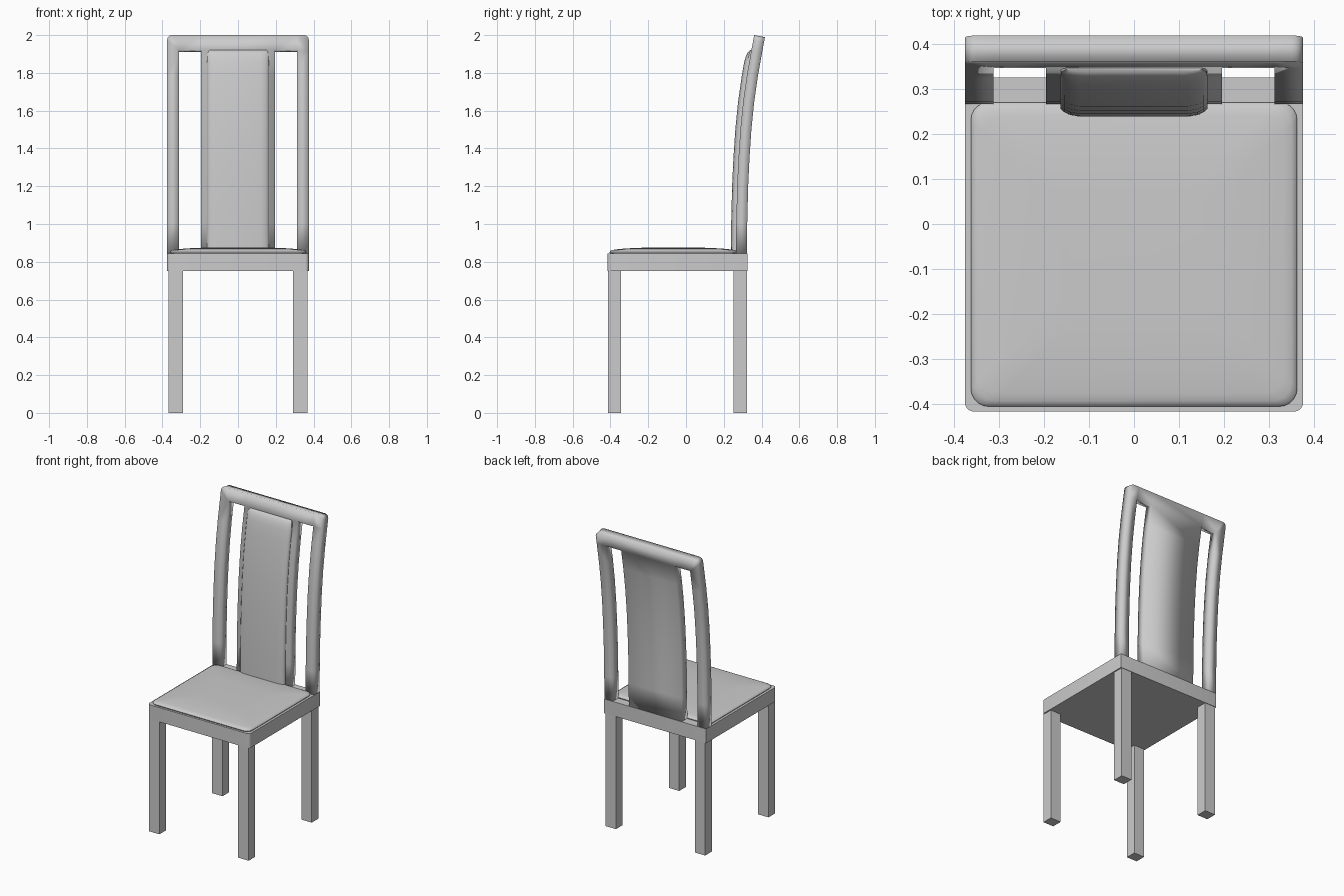
import bpy, bmesh, math

if "Cube" in bpy.data.objects:
    bpy.data.objects.remove(bpy.data.objects["Cube"])

# Front face of the curved backrest as (y, z), bottom to top
SPINE = [(0.265, 0.845), (0.266, 1.0), (0.271, 1.2), (0.278, 1.35), (0.288, 1.5),
         (0.303, 1.65), (0.323, 1.79), (0.346, 1.92), (0.361, 2.0)]


def spine_y(z):
    for (y0, z0), (y1, z1) in zip(SPINE, SPINE[1:]):
        if z <= z1:
            return y0 + (y1 - y0) * (z - z0) / (z1 - z0)
    return SPINE[-1][0]


def finish(name, bm, smooth=None):
    bmesh.ops.recalc_face_normals(bm, faces=bm.faces)
    mesh = bpy.data.meshes.new(name)
    bm.to_mesh(mesh)
    bm.free()
    ob = bpy.data.objects.new(name, mesh)
    bpy.context.collection.objects.link(ob)
    if smooth:
        bpy.ops.object.select_all(action='DESELECT')
        ob.select_set(True)
        bpy.context.view_layer.objects.active = ob
        bpy.ops.object.shade_smooth_by_angle(angle=math.radians(smooth))
    return ob


def loft(name, rings, smooth=None):
    bm = bmesh.new()
    loops = [[bm.verts.new(p) for p in r] for r in rings]
    n = len(loops[0])
    for a, b in zip(loops, loops[1:]):
        for i in range(n):
            j = (i + 1) % n
            bm.faces.new((a[i], a[j], b[j], b[i]))
    bm.faces.new(loops[0])
    bm.faces.new(loops[-1])
    return finish(name, bm, smooth)


def rounded_ring(x0, x1, y0, y1, z, r_front, r_back, seg=5):
    pts = []
    for cx, cy, r, start in ((x1, y1, r_back, 0), (x0, y1, r_back, 90),
                             (x0, y0, r_front, 180), (x1, y0, r_front, 270)):
        sx = -1 if cx > 0 else 1
        sy = -1 if cy > 0 else 1
        for k in range(seg + 1):
            a = math.radians(start + 90 * k / seg)
            pts.append((cx + sx * r + r * math.cos(a), cy + sy * r + r * math.sin(a), z))
    return pts


# Seat frame with rounded front corners
loft("seat_frame", [rounded_ring(-0.375, 0.375, -0.416, 0.325, z, 0.02, 0.001)
                    for z in (0.75, 0.845)], 35)

# Domed seat cushion: (inset, height)
LAYERS = [(0.004, 0.84), (0.0, 0.851), (0.004, 0.857), (0.013, 0.862), (0.03, 0.865),
          (0.08, 0.870), (0.14, 0.8735), (0.2, 0.875)]
loft("seat_cushion", [rounded_ring(-0.362 + i, 0.362 - i, -0.405 + i, 0.27 - i, z, 0.04, 0.04)
                      for i, z in LAYERS], 50)

# Four square legs
for row, y0, y1 in (("front", -0.412, -0.343), ("back", 0.251, 0.322)):
    for side, s in (("left", -1), ("right", 1)):
        loft(f"{row}_{side}_leg",
             [[(s * 0.29, y0, z), (s * 0.367, y0, z), (s * 0.367, y1, z), (s * 0.29, y1, z)]
              for z in (0, 0.76)])

# Curved backrest: a sheet with two window slots, thickened backwards
bm = bmesh.new()
cols = [-0.375, -0.312, -0.195, 0.195, 0.312, 0.375]
grid = [[bm.verts.new((x, y, z)) for x in cols] for y, z in SPINE]
for r in range(len(SPINE) - 1):
    for c in range(len(cols) - 1):
        if c in (1, 3) and r < len(SPINE) - 2:
            continue
        bm.faces.new((grid[r][c], grid[r][c + 1], grid[r + 1][c + 1], grid[r + 1][c]))
loose = [v for v in bm.verts if not v.link_faces]
bmesh.ops.delete(bm, geom=loose, context='VERTS')
bmesh.ops.bevel(bm, geom=[grid[-1][0], grid[-1][-1]], offset=0.025, segments=4,
                profile=0.5, affect='VERTICES')
bm.normal_update()
faces = list(bm.faces)
if faces[0].normal.y > 0:
    bmesh.ops.reverse_faces(bm, faces=faces)
back = finish("backrest", bm, 30)
# make every front face look towards -y before thickening
if back.data.polygons[0].normal.y > 0:
    back.data.flip_normals()
mod = back.modifiers.new("thickness", 'SOLIDIFY')
mod.thickness = 0.058
mod.offset = -1

# Padded back cushion following the curve
SECTION = [(0.163, -0.005), (0.163, 0.010), (0.155, 0.017), (0.142, 0.023), (0.12, 0.027)]
section = SECTION + [(-x, d) for x, d in reversed(SECTION)]
ROWS = [(z, 1.0, 0.0) for _, z in SPINE[:-2]]
ROWS += [(1.86, 1.0, 0.0), (1.89, 0.85, 0.001), (1.91, 0.6, 0.004), (1.92, 0.3, 0.012)]
rings = []
for z, depth, inset in ROWS:
    rings.append([(x - math.copysign(inset, x), spine_y(z) - (d * depth if d > 0 else d), z)
                  for x, d in section])
loft("back_cushion", rings, 50)
